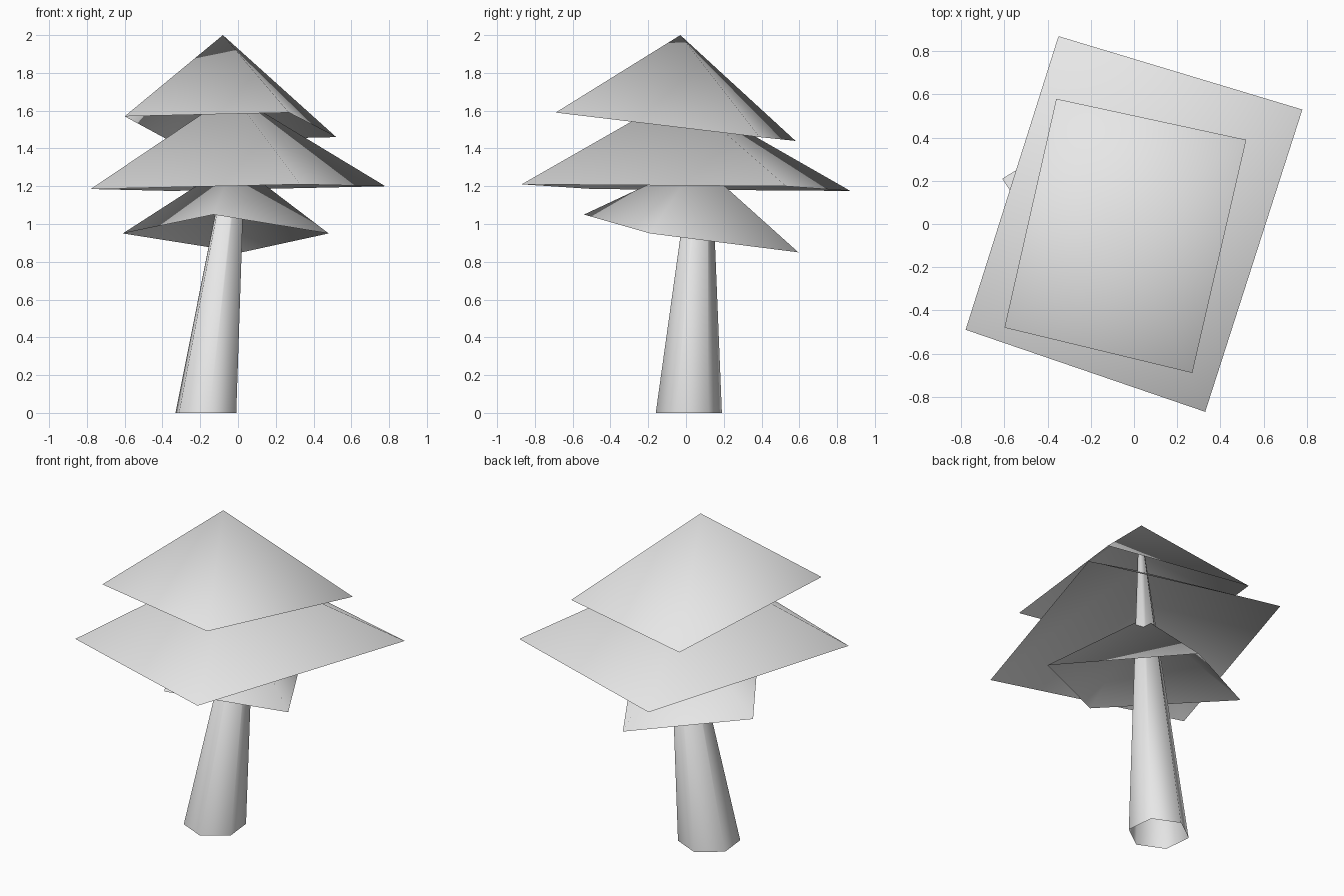
import bpy, bmesh
from math import cos, sin, radians
from mathutils import Vector

cube = bpy.data.objects.get("Cube")
if cube:
    bpy.data.objects.remove(cube, do_unlink=True)

grey = bpy.data.materials.new("plain_grey")
grey.use_nodes = True
colour = (0.8, 0.8, 0.8, 1.0)
grey.diffuse_color = colour
grey.node_tree.nodes["Principled BSDF"].inputs["Base Color"].default_value = colour


def finish(name, bm):
    """Turn a bmesh into a smooth shaded object."""
    for face in bm.faces:
        face.smooth = True
    mesh = bpy.data.meshes.new(name)
    bm.to_mesh(mesh)
    bm.free()
    mesh.materials.append(grey)
    obj = bpy.data.objects.new(name, mesh)
    bpy.context.collection.objects.link(obj)
    return obj


def foliage(name, apex, corners):
    """Hollow four-sided pyramid, corners listed counter-clockwise from above."""
    bm = bmesh.new()
    top = bm.verts.new(apex)
    ring = [bm.verts.new(c) for c in corners]
    for i, v in enumerate(ring):
        bm.faces.new((top, v, ring[(i + 1) % len(ring)]))
    return finish(name, bm)


def trunk(name, rings, sides, turn):
    """Leaning tapered tube, open at the foot, closed at the tip."""
    bm = bmesh.new()
    loops = []
    for centre, radius in rings:
        angles = [radians(turn + 360 * i / sides) for i in range(sides)]
        loops.append([bm.verts.new(Vector(centre) + radius * Vector((cos(a), sin(a), 0)))
                      for a in angles])
    for low, high in zip(loops, loops[1:]):
        for i in range(sides):
            j = (i + 1) % sides
            bm.faces.new((low[i], low[j], high[j], high[i]))
    bm.faces.new(loops[-1])
    return finish(name, bm)


# Tiers of foliage, each tilted its own way
foliage("top_foliage", (-0.08, -0.03, 2.0),
        [(-0.60, -0.48, 1.57), (0.27, -0.69, 1.59), (0.52, 0.39, 1.46), (-0.36, 0.58, 1.44)])
foliage("middle_foliage", (-0.03, -0.03, 1.69),
        [(-0.78, -0.49, 1.185), (0.33, -0.87, 1.21), (0.78, 0.53, 1.20), (-0.35, 0.87, 1.175)])
foliage("bottom_foliage", (-0.02, 0.06, 1.33),
        [(-0.61, 0.21, 0.95), (-0.13, -0.54, 1.05), (0.48, -0.19, 0.95), (0.02, 0.595, 0.85)])

# Six-sided leaning trunk running up into the foliage
trunk("trunk", [((-0.17, 0.015, 0), 0.176), ((0.03, 0.10, 1.72), 0.02)], 6, 36)
